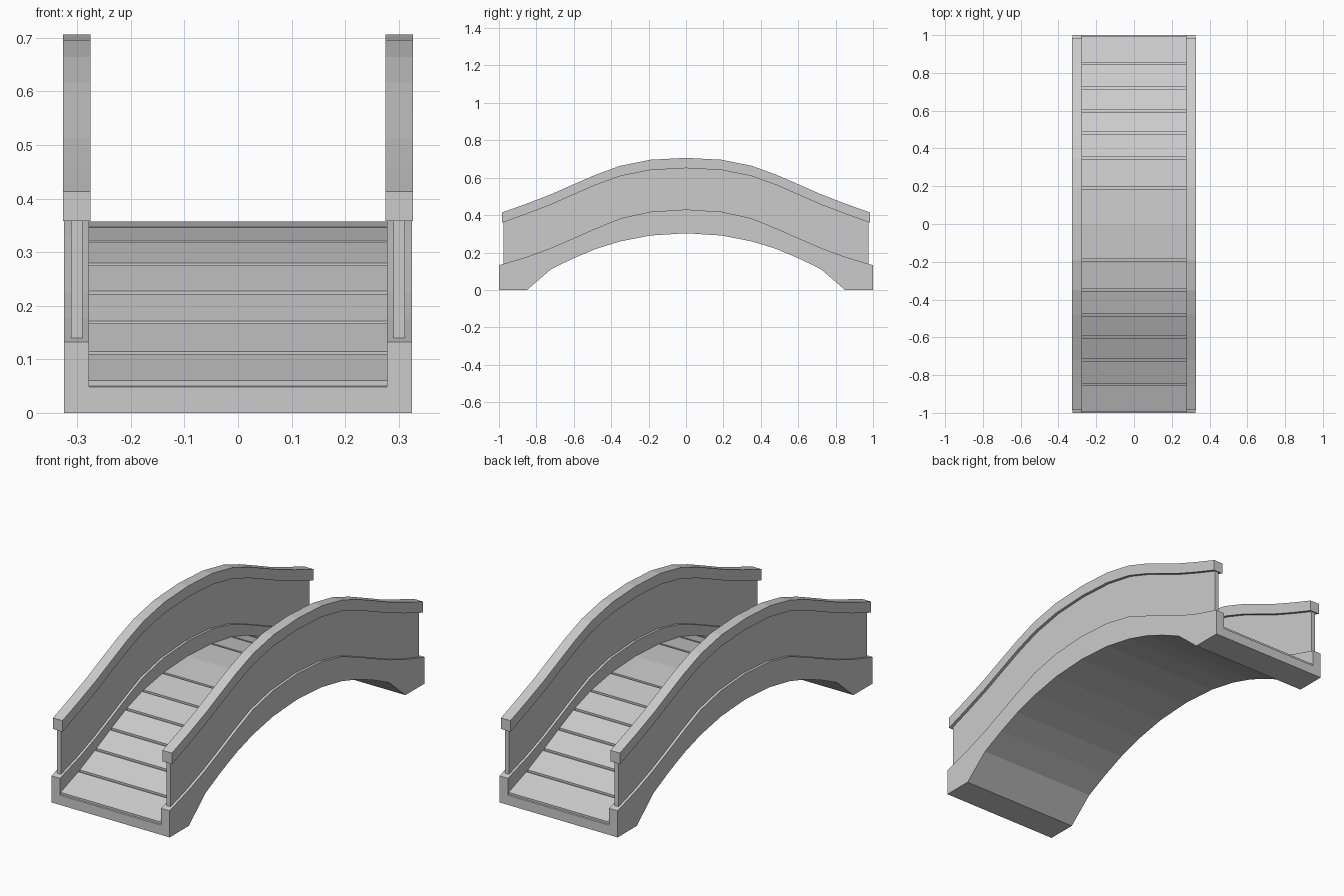
import bpy, bmesh

if "Cube" in bpy.data.objects:
    bpy.data.objects.remove(bpy.data.objects["Cube"])

# Half profiles of the bridge, from the crown (y = 0) to the end (y = 1)
Y = [0, 0.19, 0.35, 0.48, 0.60, 0.72, 0.85, 1.0]
DECK = [0.357, 0.347, 0.320, 0.278, 0.225, 0.169, 0.112, 0.058]
UNDER = [0.303, 0.291, 0.260, 0.220, 0.170, 0.112, 0.0, 0.0]
CURB = [0.430, 0.418, 0.383, 0.330, 0.277, 0.225, 0.177, 0.132]
RAIL = [0.706, 0.696, 0.664, 0.617, 0.565, 0.512, 0.462, 0.408]


def height(profile, y):
    y = abs(y)
    for i in range(len(Y) - 1):
        if y <= Y[i + 1]:
            t = (y - Y[i]) / (Y[i + 1] - Y[i])
            return profile[i] + t * (profile[i + 1] - profile[i])
    return profile[-1]


def stations(end):
    half = Y[:-1] + [end]
    return [-y for y in reversed(half[1:])] + half


def sweep(name, ys, section):
    """Loft a closed (x, z) section, given as a function of y, along ys."""
    bm = bmesh.new()
    rings = [[bm.verts.new((x, y, z)) for x, z in section(y)] for y in ys]
    n = len(rings[0])
    for a, b in zip(rings, rings[1:]):
        for i in range(n):
            j = (i + 1) % n
            bm.faces.new((a[i], a[j], b[j], b[i]))
    bm.faces.new(rings[0])
    bm.faces.new(rings[-1])
    bmesh.ops.recalc_face_normals(bm, faces=bm.faces)
    mesh = bpy.data.meshes.new(name)
    bm.to_mesh(mesh)
    bm.free()
    obj = bpy.data.objects.new(name, mesh)
    bpy.context.collection.objects.link(obj)
    return obj


def box(x0, x1, low, low_off, high, high_off):
    def section(y):
        b, t = height(low, y) + low_off, height(high, y) + high_off
        return [(x0, b), (x1, b), (x1, t), (x0, t)]
    return section


# Arched base with raised curbs (U-shaped section)
def base_section(y):
    u, d, c = height(UNDER, y), height(DECK, y) - 0.010, height(CURB, y)
    return [(-0.325, u), (0.325, u), (0.325, c), (0.278, c),
            (0.278, d), (-0.278, d), (-0.278, c), (-0.325, c)]


sweep("arched_base", stations(1.0), base_section)

# Side walls and handrails
for side, s in (("left", -1), ("right", 1)):
    sweep(side + "_wall", stations(0.975),
          box(s * 0.290, s * 0.312, CURB, -0.005, RAIL, -0.050))
    sweep(side + "_handrail", stations(0.985),
          box(s * 0.275, s * 0.327, RAIL, -0.055, RAIL, 0))

# Deck planks with narrow gaps; the crown plank bends in the middle
gap = 0.006
plank = box(-0.278, 0.278, DECK, -0.012, DECK, 0)
sweep("crown_plank", [-Y[1] + gap, 0, Y[1] - gap], plank)
for i in range(1, len(Y) - 1):
    a, b = Y[i] + gap, Y[i + 1] - gap
    sweep(f"front_plank_{i}", [-b, -a], plank)
    sweep(f"back_plank_{i}", [a, b], plank)
